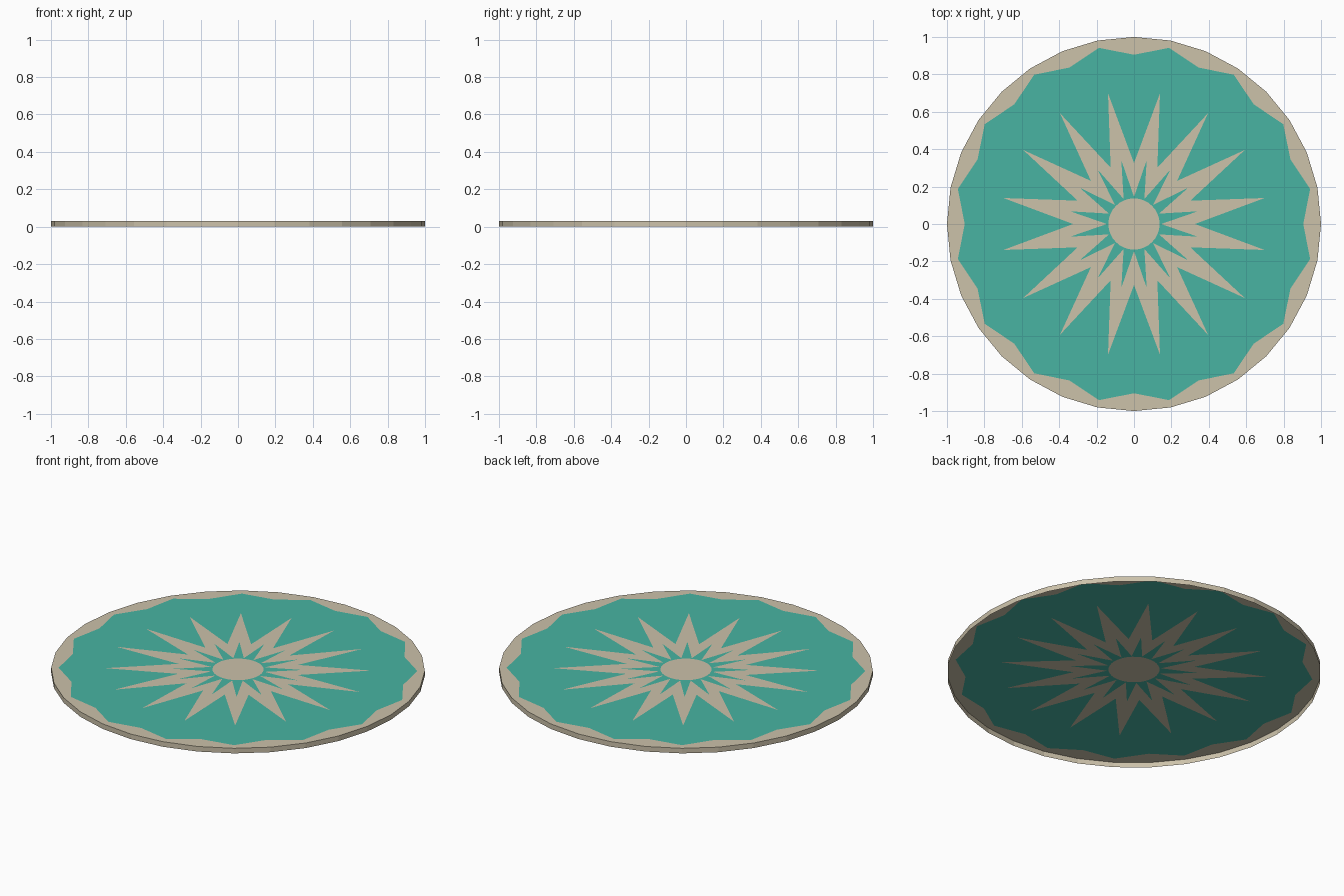
import bpy
import bmesh
from math import cos, sin, tau

cube = bpy.data.objects.get("Cube")
if cube:
    bpy.data.objects.remove(cube)


def make_material(name, rgb):
    mat = bpy.data.materials.new(name)
    mat.use_nodes = True
    mat.diffuse_color = (*rgb, 1)
    mat.node_tree.nodes["Principled BSDF"].inputs["Base Color"].default_value = (*rgb, 1)
    return mat


SPOKES = 32
HEIGHT = 0.03
SAND, TEAL = 0, 1

# Pattern outlines from the middle out: radius on even spokes, radius on odd spokes
OUTLINES = [
    (0.137, 0.137),  # centre disc
    (0.145, 0.348),  # inner edge of the star
    (0.326, 0.712),  # outer edge of the star
    (0.905, 0.96),   # zigzag edge of the field
    (1.0, 1.0),      # rim
]

bm = bmesh.new()


def add_ring(radii, z):
    return [bm.verts.new((radii[i % 2] * cos(tau * i / SPOKES),
                          radii[i % 2] * sin(tau * i / SPOKES), z))
            for i in range(SPOKES)]


def bridge(inner, outer, colour):
    for i in range(SPOKES):
        j = (i + 1) % SPOKES
        bm.faces.new((inner[i], outer[i], outer[j], inner[j])).material_index = colour


# Patterned top: centre disc, then bands of alternating colour
rings = [add_ring(radii, HEIGHT) for radii in OUTLINES]
bm.faces.new(rings[0]).material_index = SAND
for k in range(len(rings) - 1):
    bridge(rings[k], rings[k + 1], TEAL if k % 2 == 0 else SAND)

# Rim wall, open underneath
bridge(rings[-1], add_ring(OUTLINES[-1], 0), SAND)

mesh = bpy.data.meshes.new("round_rug")
bm.to_mesh(mesh)
bm.free()
mesh.materials.append(make_material("sand", (0.604, 0.539, 0.402)))
mesh.materials.append(make_material("teal", (0.065, 0.456, 0.361)))
rug = bpy.data.objects.new("round_rug", mesh)
bpy.context.collection.objects.link(rug)
